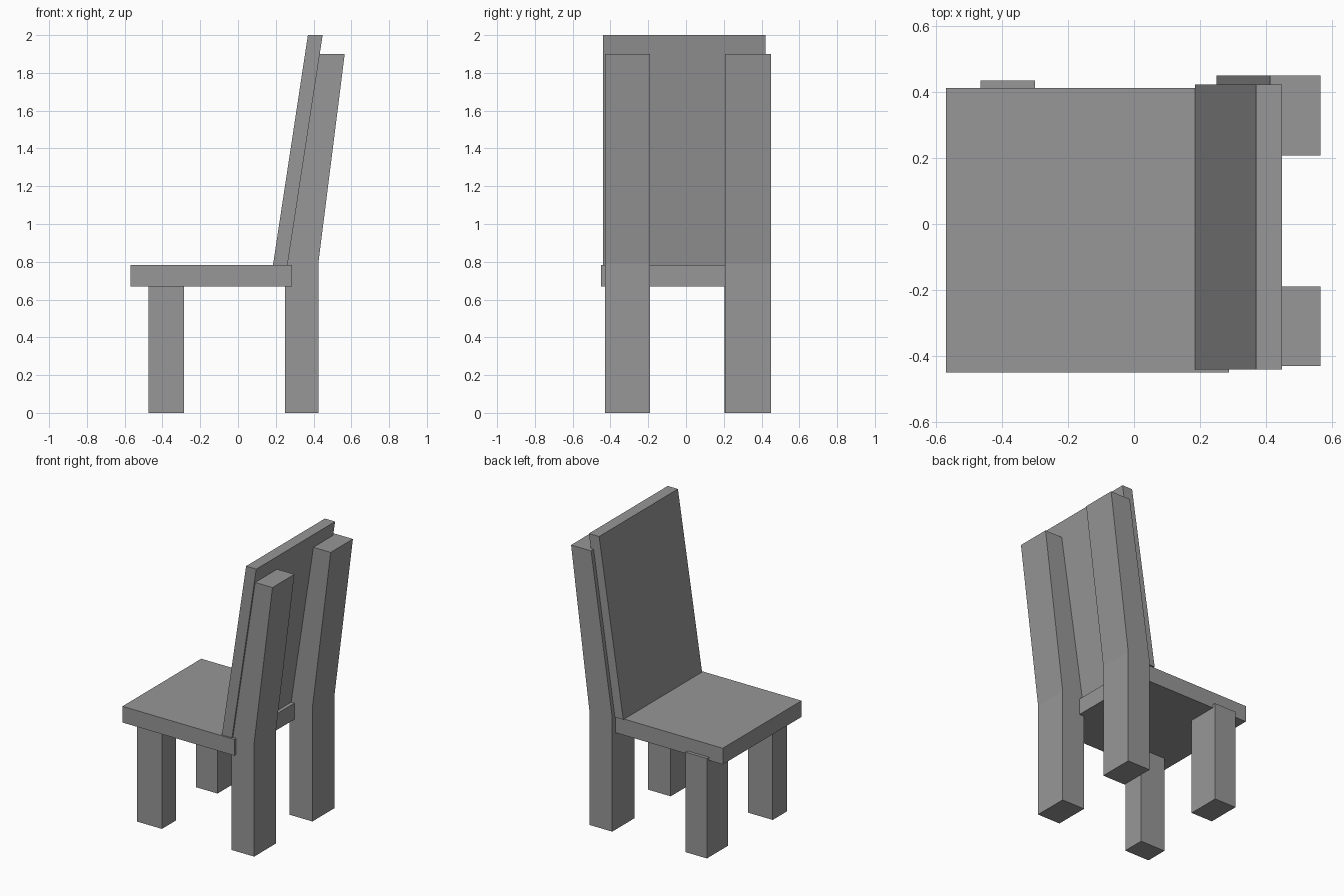
import bpy
import bmesh

cube = bpy.data.objects.get("Cube")
if cube:
    bpy.data.objects.remove(cube, do_unlink=True)

# Single plain finish
grey = bpy.data.materials.new("plain grey")
grey.use_nodes = True
colour = (0.31, 0.31, 0.31, 1)
grey.diffuse_color = colour
grey.node_tree.nodes["Principled BSDF"].inputs["Base Color"].default_value = colour


def extrude_profile(name, profile, y0, y1):
    """Make a solid from an (x, z) outline swept from y0 to y1."""
    bm = bmesh.new()
    face = bm.faces.new([bm.verts.new((x, y0, z)) for x, z in profile])
    swept = bmesh.ops.extrude_face_region(bm, geom=[face], use_keep_orig=True)
    verts = [v for v in swept["geom"] if isinstance(v, bmesh.types.BMVert)]
    bmesh.ops.translate(bm, verts=verts, vec=(0, y1 - y0, 0))
    bmesh.ops.recalc_face_normals(bm, faces=bm.faces)
    mesh = bpy.data.meshes.new(name)
    bm.to_mesh(mesh)
    bm.free()
    mesh.materials.append(grey)
    obj = bpy.data.objects.new(name, mesh)
    bpy.context.collection.objects.link(obj)
    return obj


def box(name, x0, x1, y0, y1, z0, z1):
    return extrude_profile(name, [(x0, z0), (x1, z0), (x1, z1), (x0, z1)], y0, y1)


# Seat board
box("seat", -0.57, 0.287, -0.45, 0.412, 0.67, 0.782)

# Leaning backrest panel
extrude_profile("backrest", [(0.185, 0.782), (0.262, 0.782), (0.448, 2), (0.37, 2)],
                -0.44, 0.422)

# Rear posts: upright legs that bend back above the seat
post = [(0.25, 0), (0.425, 0), (0.425, 0.79), (0.565, 1.9), (0.412, 1.9), (0.25, 0.79)]
for side, y0, y1 in (("right", -0.43, -0.19), ("left", 0.207, 0.45)):
    extrude_profile("rear_post_" + side, post, y0, y1)

# Short legs under the open end of the seat
box("short_leg_right", -0.475, -0.285, -0.425, -0.27, 0, 0.675)
box("short_leg_left", -0.465, -0.30, 0.205, 0.435, 0, 0.692)
